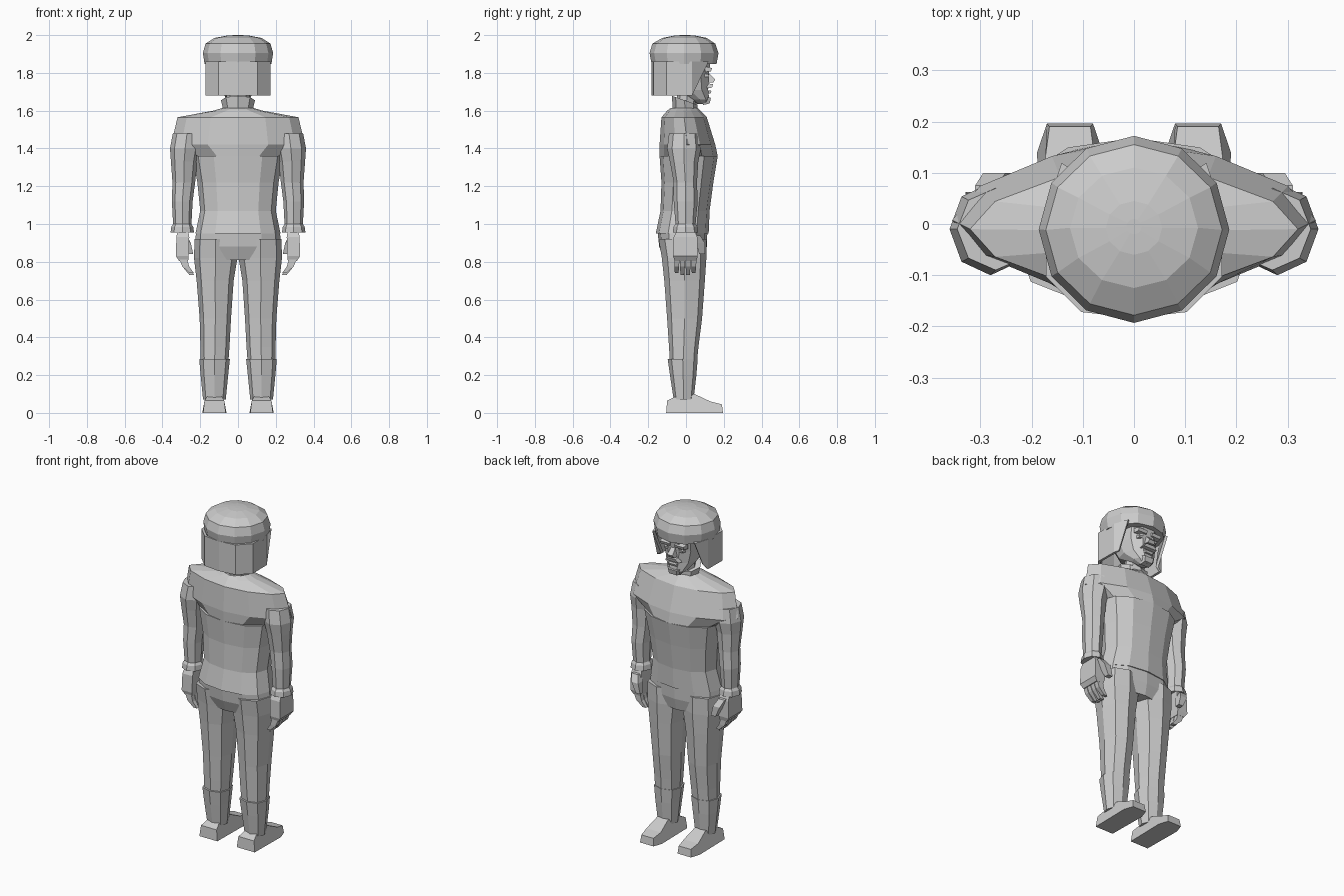
import bpy, bmesh, math
from mathutils import Vector

default = bpy.data.objects.get("Cube")
if default:
    bpy.data.objects.remove(default, do_unlink=True)

grey = bpy.data.materials.new("plain grey")
grey.use_nodes = True
tone = (0.6, 0.6, 0.6, 1)
grey.diffuse_color = tone
grey.node_tree.nodes["Principled BSDF"].inputs["Base Color"].default_value = tone


def finish(name, bm):
    """Turn a bmesh into a flat shaded grey object."""
    bmesh.ops.recalc_face_normals(bm, faces=bm.faces)
    mesh = bpy.data.meshes.new(name)
    bm.to_mesh(mesh)
    bm.free()
    mesh.materials.append(grey)
    obj = bpy.data.objects.new(name, mesh)
    bpy.context.collection.objects.link(obj)
    return obj


def ring_points(count, power):
    """Unit outline: a square for four sides, otherwise a rounded polygon."""
    if count == 4:
        return [(1, 1), (-1, 1), (-1, -1), (1, -1)]
    points = []
    for i in range(count):
        angle = math.tau * i / count
        c, s = math.cos(angle), math.sin(angle)
        points.append((math.copysign(abs(c) ** power, c), math.copysign(abs(s) ** power, s)))
    return points


def loft(name, rings, count=8, power=1.0, slope=0.0, side=1):
    """Skin rings of (height, x centre, back, front, half width)."""
    bm = bmesh.new()
    outline = ring_points(count, power)
    previous = None
    loops = []
    for height, cx, back, front, half in rings:
        cy, depth = (back + front) / 2, (front - back) / 2
        loop = [bm.verts.new((side * (cx + half * u), cy + depth * v, height + slope * depth * v))
                for u, v in outline]
        loops.append(loop)
        if previous:
            for i in range(count):
                j = (i + 1) % count
                bm.faces.new((previous[i], previous[j], loop[j], loop[i]))
        previous = loop
    bm.faces.new(loops[0])
    bm.faces.new(loops[-1])
    return finish(name, bm)


def extrude_profile(name, profile, half_widths, cx=0.0, side=1):
    """Sweep a side profile of (y, z) across x; each point has its half width."""
    bm = bmesh.new()
    walls = []
    for direction in (-1, 1):
        walls.append([bm.verts.new((side * (cx + direction * w), y, z))
                      for (y, z), w in zip(profile, half_widths)])
    a, b = walls
    for i in range(len(a)):
        j = (i + 1) % len(a)
        bm.faces.new((a[i], a[j], b[j], b[i]))
    bm.faces.new(a)
    bm.faces.new(b)
    return finish(name, bm)


# Jacket body with broad sloping shoulders
loft("jacket", [
    (.95, 0, -.16, .12, .225),
    (1.07, 0, -.135, .125, .20),
    (1.22, 0, -.13, .145, .215),
    (1.36, 0, -.14, .168, .24),
], count=12, power=.9)
loft("shoulders", [
    (1.36, 0, -.14, .168, .25),
    (1.42, 0, -.14, .155, .355),
    (1.565, 0, -.13, .11, .32),
    (1.60, 0, -.10, .075, .13),
    (1.615, 0, -.08, .06, .08),
], count=12, power=1.15)

# Collar and neck
loft("neck", [(1.57, 0, -.06, .045, .06), (1.74, 0, -.04, .07, .06)])
loft("collar", [(1.59, 0, -.07, .06, .075), (1.655, 0, -.075, .06, .09)], slope=-.35)

# Trousers top
loft("hips", [
    (.955, 0, -.15, .113, .222),
    (.88, 0, -.142, .11, .23),
    (.81, 0, -.115, .095, .15),
], count=12, power=.85)

# Head, chin leaning forward
loft("head", [
    (1.635, 0, .06, .115, .03),
    (1.66, 0, .02, .125, .06),
    (1.71, 0, -.08, .122, .09),
    (1.78, 0, -.12, .125, .105),
    (1.86, 0, -.12, .135, .11),
], count=10, power=.9)
extrude_profile("nose", [(.11, 1.81), (.155, 1.765), (.145, 1.748), (.11, 1.75)],
                [.012, .018, .022, .026])
extrude_profile("moustache", [(.11, 1.745), (.143, 1.74), (.138, 1.722), (.11, 1.718)],
                [.03, .028, .045, .05])
extrude_profile("lower_lip", [(.11, 1.708), (.135, 1.705), (.13, 1.692), (.11, 1.69)],
                [.03, .025, .025, .03])
extrude_profile("chin", [(.09, 1.675), (.132, 1.668), (.125, 1.638), (.09, 1.63)],
                [.045, .03, .025, .03])

# Domed cap
loft("cap", [
    (1.847, 0, -.182, .162, .177),
    (1.905, 0, -.193, .172, .186),
    (1.955, 0, -.178, .155, .172),
    (1.985, 0, -.125, .11, .125),
    (1.998, 0, -.06, .045, .055),
    (2.0, 0, -.02, .01, .015),
], count=12)

# Flap around the back and sides of the head
bm = bmesh.new()
half_plan = [(.135, .115, .02), (.163, .03, 0), (.165, -.1, 0), (.10, -.165, 0)]
plan = [(x, y, shift) for x, y, shift in half_plan] + [(0, -.176, 0)]
plan += [(-x, y, shift) for x, y, shift in reversed(half_plan)]
upper = [bm.verts.new((x, y, 1.86)) for x, y, shift in plan]
lower = [bm.verts.new((x, y - 4 * shift, 1.68 + shift)) for x, y, shift in plan]
for i in range(len(plan) - 1):
    bm.faces.new((upper[i], upper[i + 1], lower[i + 1], lower[i]))
flap = finish("head_flap", bm)
shell = flap.modifiers.new("thickness", "SOLIDIFY")
shell.thickness = .015
shell.offset = 0

# Paired parts
for side, label in ((1, "left"), (-1, "right")):
    # Eye and brow
    extrude_profile(label + "_brow", [(.10, 1.835), (.138, 1.825), (.132, 1.808), (.10, 1.805)],
                    [.035, .03, .03, .035], cx=.048, side=side)
    extrude_profile(label + "_eye", [(.09, 1.797), (.122, 1.792), (.12, 1.78), (.09, 1.776)],
                    [.02, .016, .016, .02], cx=.045, side=side)

    # Sleeve and cuff
    loft(label + "_sleeve", [
        (1.48, .27, -.09, .07, .075),
        (1.40, .28, -.10, .08, .08),
        (1.33, .285, -.085, .065, .07),
        (1.22, .287, -.065, .058, .06),
        (1.12, .295, -.065, .062, .055),
        (.99, .295, -.055, .05, .048),
    ], side=side)
    loft(label + "_cuff", [
        (.955, .295, -.07, .065, .062),
        (.985, .295, -.066, .06, .058),
        (1.0, .295, -.055, .05, .048),
    ], side=side)

    # Hand with curled fingers
    loft(label + "_palm", [
        (.97, .292, -.045, .045, .028),
        (.93, .292, -.065, .06, .034),
        (.83, .295, -.068, .062, .034),
        (.805, .288, -.06, .055, .024),
    ], count=4, side=side)
    for finger in range(4):
        y = -.062 + .03 * finger
        drop = .01 if finger in (1, 2) else 0
        loft(f"{label}_finger_{finger + 1}", [
            (.83, .295, y, y + .027, .022),
            (.775, .277, y, y + .026, .018),
            (.74 - drop, .245, y + .003, y + .022, .012),
        ], count=4, side=side)
    loft(label + "_thumb", [
        (.94, .29, .03, .075, .02),
        (.90, .272, .055, .10, .022),
        (.84, .252, .07, .10, .015),
    ], count=4, side=side)

    # Trouser leg
    loft(label + "_leg", [
        (.92, .12, -.145, .11, .11),
        (.82, .118, -.128, .108, .115),
        (.70, .121, -.115, .10, .098),
        (.50, .12, -.10, .085, .083),
        (.35, .122, -.09, .066, .077),
        (.27, .124, -.085, .058, .073),
    ], power=.85, side=side)

    # Boot shaft
    loft(label + "_boot", [
        (.285, .124, -.097, .062, .081),
        (.20, .125, -.085, .055, .073),
        (.07, .125, -.065, .04, .06),
    ], power=.85, side=side)

    # Shoe
    extrude_profile(label + "_shoe", [
        (-.105, 0), (-.10, .065), (-.06, .085), (.045, .10),
        (.13, .06), (.19, .045), (.196, 0), (.14, 0),
    ], [.06, .052, .04, .036, .048, .04, .045, .064], cx=.125, side=side)
